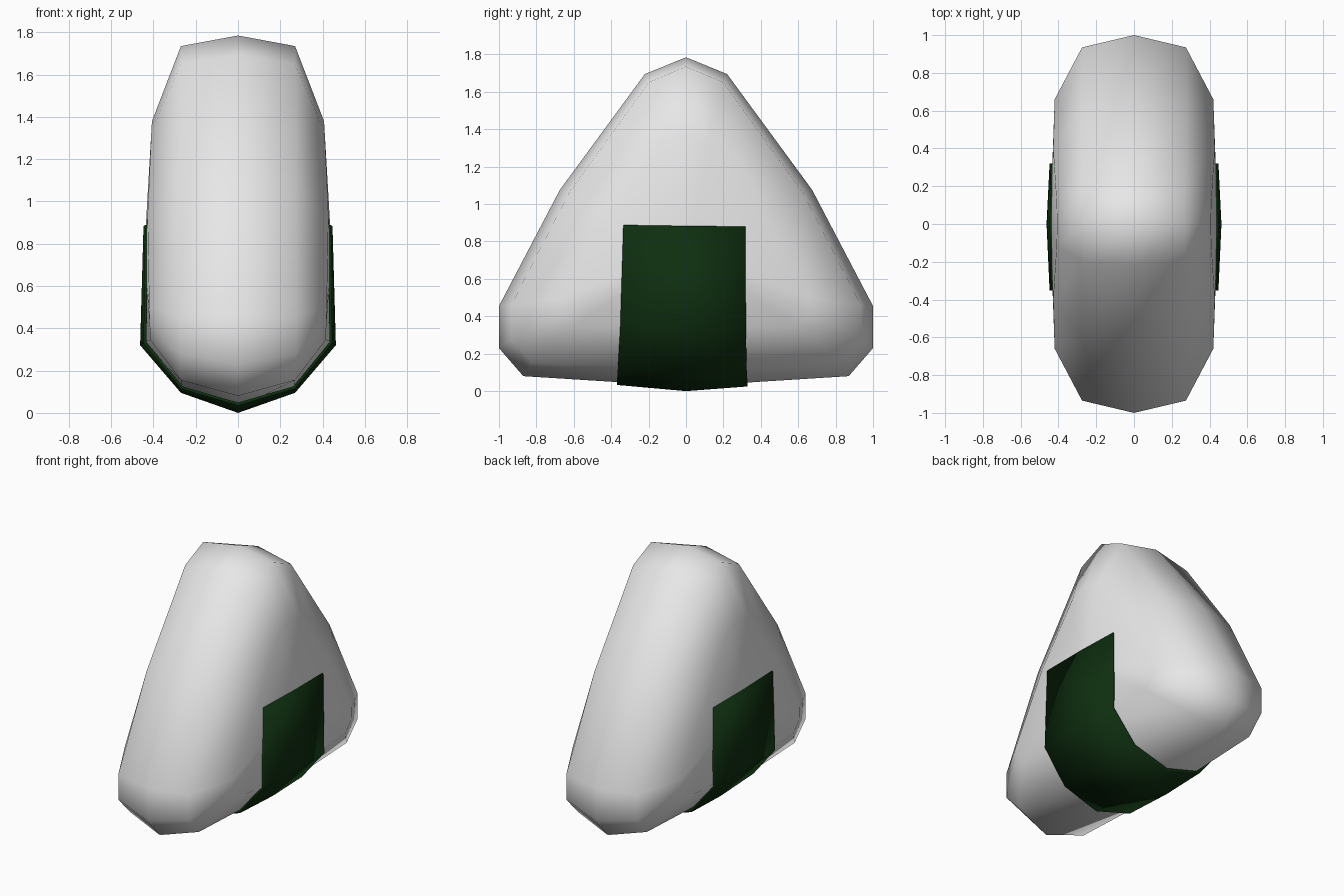
import bpy, bmesh, math

if "Cube" in bpy.data.objects:
    bpy.data.objects.remove(bpy.data.objects["Cube"])


def material(name, rgb):
    m = bpy.data.materials.new(name)
    m.diffuse_color = (*rgb, 1)
    m.use_nodes = True
    m.node_tree.nodes["Principled BSDF"].inputs["Base Color"].default_value = m.diffuse_color
    return m


def make_object(name, bm, mat):
    bmesh.ops.recalc_face_normals(bm, faces=bm.faces[:])
    me = bpy.data.meshes.new(name)
    bm.to_mesh(me)
    bm.free()
    ob = bpy.data.objects.new(name, me)
    bpy.context.collection.objects.link(ob)
    me.materials.append(mat)
    return ob


def smooth(ob, angle):
    bpy.ops.object.select_all(action='DESELECT')
    ob.select_set(True)
    bpy.context.view_layer.objects.active = ob
    bpy.ops.object.shade_smooth_by_angle(angle=math.radians(angle))


white = material("rice white", (0.8, 0.8, 0.8))
green = material("seaweed green", (0.0045, 0.028, 0.005))

# Rice: half outlines (x, y, z) from top to bottom, nested from the middle out
middle = [(0, 0, 1.785), (0, .22, 1.695), (0, .675, 1.075), (0, 1, .455),
          (0, 1, .23), (0, .87, .08), (0, 0, .025)]
shoulder = [(.27, 0, 1.735), (.27, .20, 1.65), (.275, .625, 1.06), (.275, .935, .46),
            (.275, .935, .28), (.27, .82, .155), (.27, 0, .12)]
cheek = [(.407, 0, 1.38), (.41, .12, 1.33), (.428, .40, .93), (.42, .66, .50),
         (.418, .66, .42), (.415, .60, .345), (.447, 0, .335)]


def loop(half, sx):
    full = half + [(x, -y, z) for x, y, z in half[-2:0:-1]]
    return [(sx * x, y, z) for x, y, z in full]


bm = bmesh.new()
rings = [[bm.verts.new(p) for p in loop(h, s)] for h, s in
         ((cheek, -1), (shoulder, -1), (middle, 1), (shoulder, 1), (cheek, 1))]
n = len(rings[0])
for a, b in zip(rings, rings[1:]):
    for i in range(n):
        j = (i + 1) % n
        bm.faces.new((a[i], a[j], b[j], b[i]))
for s, ring in ((-1, rings[0]), (1, rings[-1])):
    c = bm.verts.new((s * .444, 0, .75))
    for i in range(n):
        bm.faces.new((ring[i], ring[(i + 1) % n], c))
rice = make_object("rice_body", bm, white)
smooth(rice, 180)

# Seaweed: strip wrapped under the base; columns at left edge, centre, right edge
centre = [(.447, .883), (.463, .32), (.27, .095), (0, 0)]
edge = [(.440, .883), (.447, .325), (.27, .108), (0, .028)]
widths = [(-.335, -.352, -.365, -.37), (0, 0, 0, 0), (.318, .32, .325, .33)]
bm = bmesh.new()
cols = []
for prof, ys, dz in ((edge, widths[0], .005), (centre, widths[1], 0), (edge, widths[2], -.003)):
    pts = [(x, y, z + dz) for (x, z), y in zip(prof, ys)]
    pts += [(-x, y, z) for x, y, z in pts[-2::-1]]
    cols.append([bm.verts.new(p) for p in pts])
for a, b in zip(cols, cols[1:]):
    for i in range(len(a) - 1):
        bm.faces.new((a[i], a[i + 1], b[i + 1], b[i]))
bm.normal_update()
seaweed = make_object("seaweed_wrap", bm, green)
# make the strip face outward, then thicken it inward
me = seaweed.data
if me.polygons[0].normal.x * me.polygons[0].center.x < 0:
    me.flip_normals()
sol = seaweed.modifiers.new("thickness", 'SOLIDIFY')
sol.thickness = .015
sol.offset = -1
smooth(seaweed, 60)
